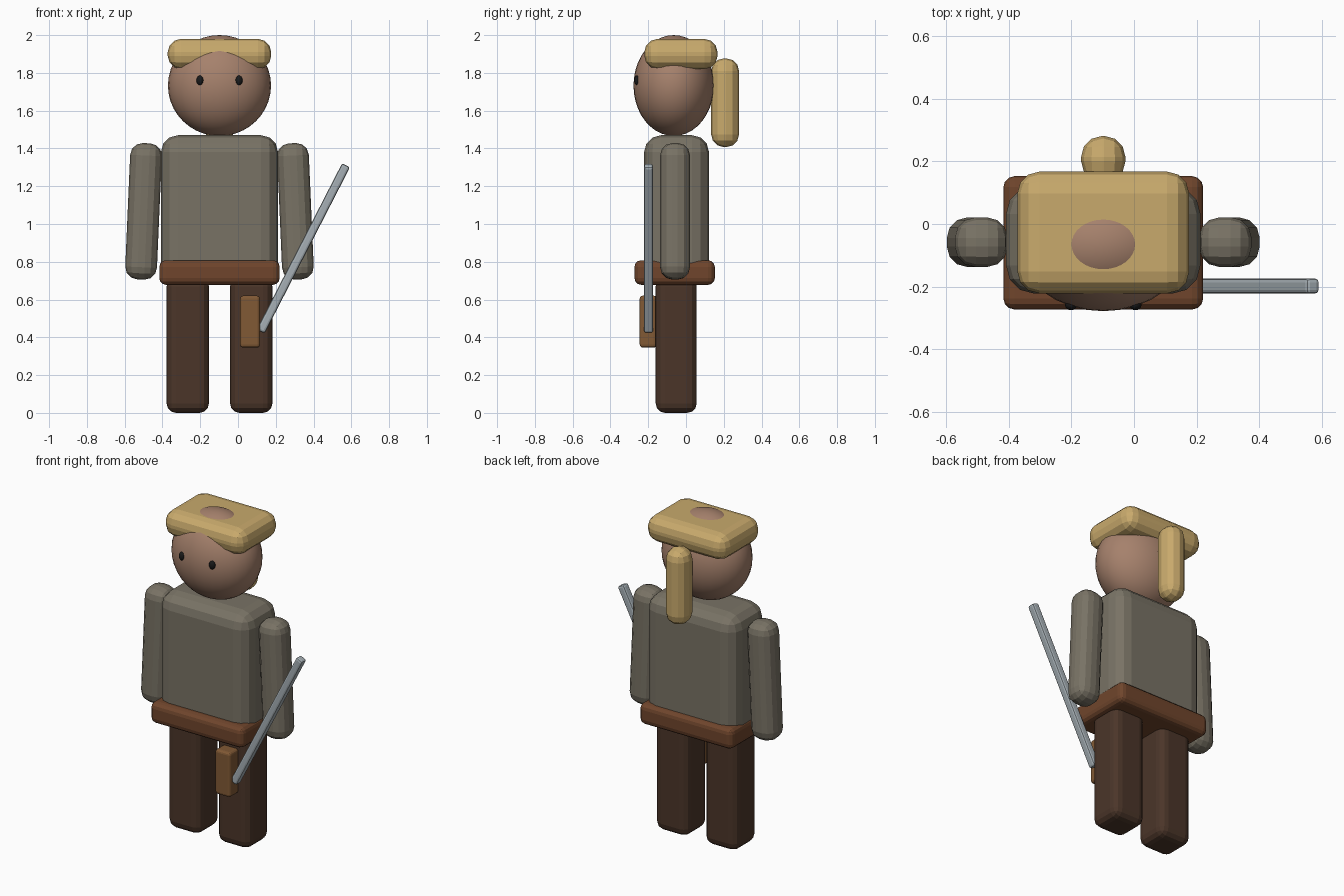
import bpy
from math import radians

if "Cube" in bpy.data.objects:
    bpy.data.objects.remove(bpy.data.objects["Cube"])

CX = -0.098  # body's plane of symmetry


def material(name, rgb):
    m = bpy.data.materials.new(name)
    m.diffuse_color = (*rgb, 1)
    m.use_nodes = True
    m.node_tree.nodes["Principled BSDF"].inputs["Base Color"].default_value = m.diffuse_color
    return m


SKIN = material("skin", (0.38, 0.22, 0.15))
HAIR = material("hair", (0.58, 0.40, 0.15))
CLOTH = material("cloth", (0.19, 0.17, 0.13))
TROUSER = material("trouser", (0.07, 0.036, 0.022))
LEATHER = material("leather", (0.16, 0.06, 0.025))
TAN = material("tan_leather", (0.22, 0.10, 0.035))
STEEL = material("steel", (0.38, 0.43, 0.46))
BLACK = material("black", (0.01, 0.01, 0.01))


def box(name, centre, size, mat, bevel, segments=3, tilt=0):
    """Rounded box, tilted about the y axis."""
    bpy.ops.mesh.primitive_cube_add(size=1, location=centre)
    o = bpy.context.object
    o.name = name
    o.scale = size
    bpy.ops.object.transform_apply(location=False, rotation=False, scale=True)
    o.rotation_euler.y = radians(tilt)
    b = o.modifiers.new("round", 'BEVEL')
    b.width = bevel
    b.segments = segments
    o.data.materials.append(mat)
    return o


def ball(name, centre, radii, mat, segments, rings):
    bpy.ops.mesh.primitive_uv_sphere_add(segments=segments, ring_count=rings, radius=1, location=centre)
    o = bpy.context.object
    o.name = name
    o.scale = radii
    bpy.ops.object.transform_apply(location=False, rotation=False, scale=True)
    o.data.materials.append(mat)
    bpy.ops.object.shade_smooth()
    return o


# Head and hair
ball("head", (CX, -0.065, 1.733), (0.273, 0.213, 0.267), SKIN, 32, 20)
box("hair_cap", (CX, -0.027, 1.90), (0.548, 0.388, 0.16), HAIR, 0.07)
box("ponytail", (CX, 0.207, 1.642), (0.142, 0.148, 0.47), HAIR, 0.068)

# Torso and belt
box("torso", (CX, -0.05, 1.085), (0.62, 0.344, 0.77), CLOTH, 0.09)
box("belt", (CX, -0.06, 0.743), (0.637, 0.425, 0.13), LEATHER, 0.035)

# Paired parts
for side, s in (("left", -1), ("right", 1)):
    ball(side + "_eye", (CX + s * 0.103, -0.258, 1.76), (0.019, 0.017, 0.026), BLACK, 16, 10)
    box(side + "_arm", (CX + s * 0.402, -0.058, 1.067), (0.168, 0.158, 0.722),
        CLOTH, 0.065, tilt=-s * 2.5)
    box(side + "_leg", (CX + s * 0.168, -0.052, 0.36), (0.224, 0.217, 0.72), TROUSER, 0.05)

# Sheath and blade
box("sheath", (0.064, -0.2, 0.483), (0.105, 0.09, 0.275), TAN, 0.016)
box("blade", (0.346, -0.198, 0.871), (0.047, 0.048, 0.99), STEEL, 0.012, 2, tilt=27.2)
